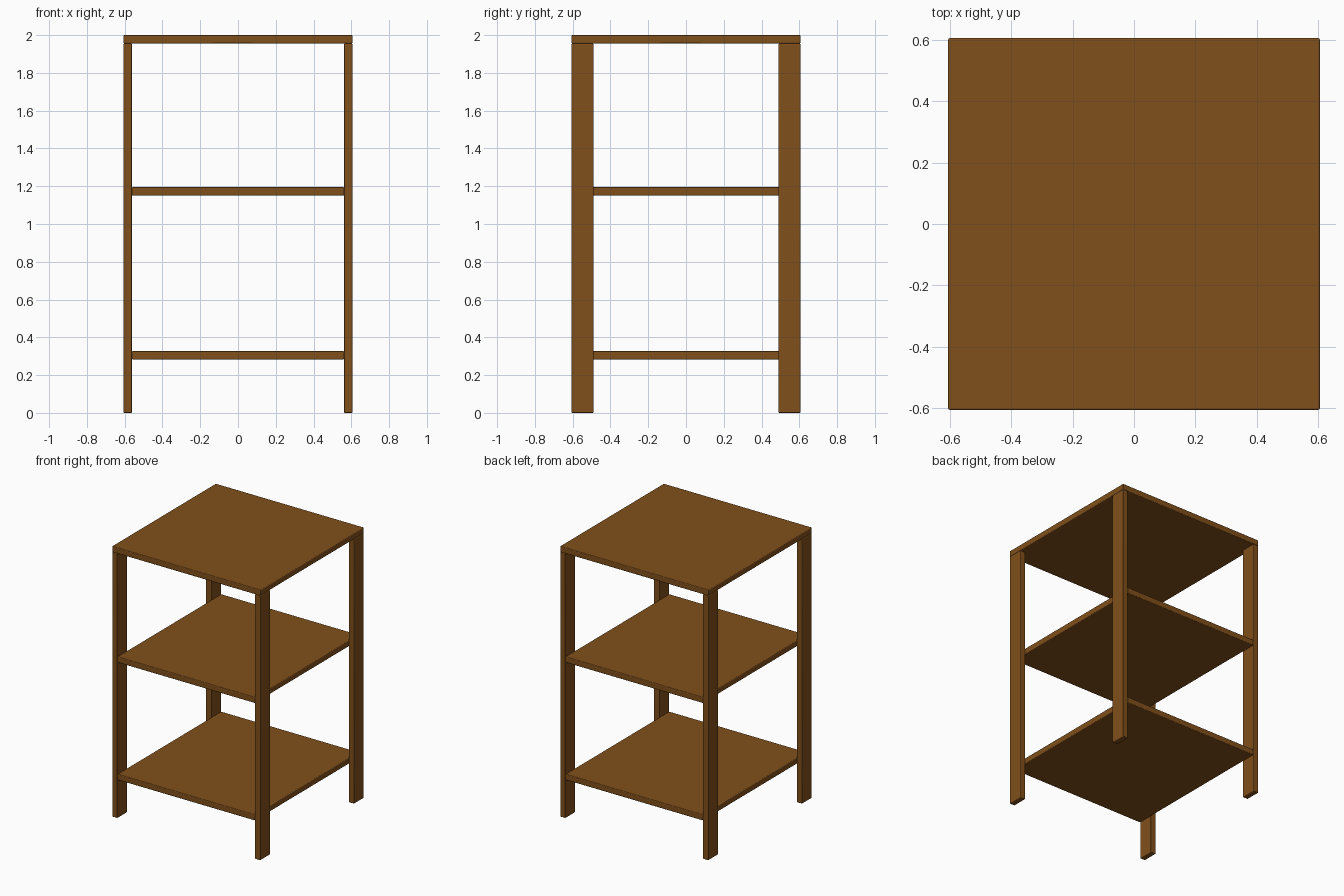
import bpy

if "Cube" in bpy.data.objects:
    bpy.data.objects.remove(bpy.data.objects["Cube"])

wood = bpy.data.materials.new("brown_wood")
wood.diffuse_color = (0.22, 0.08, 0.011, 1)
wood.use_nodes = True
wood.node_tree.nodes["Principled BSDF"].inputs["Base Color"].default_value = wood.diffuse_color


def board(name, x, y, z):
    """Softly rounded board spanning the given (min, max) ranges."""
    spans = (x, y, z)
    bpy.ops.mesh.primitive_cube_add(size=1, location=[(a + b) / 2 for a, b in spans])
    ob = bpy.context.object
    ob.name = name
    ob.scale = [b - a for a, b in spans]
    bpy.ops.object.transform_apply(location=False, rotation=False, scale=True)
    ob.data.materials.append(wood)
    bevel = ob.modifiers.new("soft_edges", 'BEVEL')
    bevel.width = 0.005
    bevel.segments = 3
    bpy.ops.object.shade_smooth_by_angle()
    return ob


HALF = 0.606      # half width of the unit
THICK = 0.044     # board thickness
LEG_DEPTH = 0.116
INNER = HALF - THICK

# Top board rests on the legs
board("top_board", (-HALF, HALF), (-HALF, HALF), (2 - THICK, 2))

# Shelves fit between the left and right legs
for name, z in (("lower_shelf", 0.283), ("middle_shelf", 1.151)):
    board(name, (-INNER, INNER), (-HALF, HALF), (z, z + THICK))

# Four plank legs
for side, sx in (("left", -1), ("right", 1)):
    for end, sy in (("front", -1), ("back", 1)):
        x = sorted((sx * INNER, sx * HALF))
        y = sorted((sy * (HALF - LEG_DEPTH), sy * HALF))
        board(f"{end}_{side}_leg", x, y, (0, 2 - THICK))
